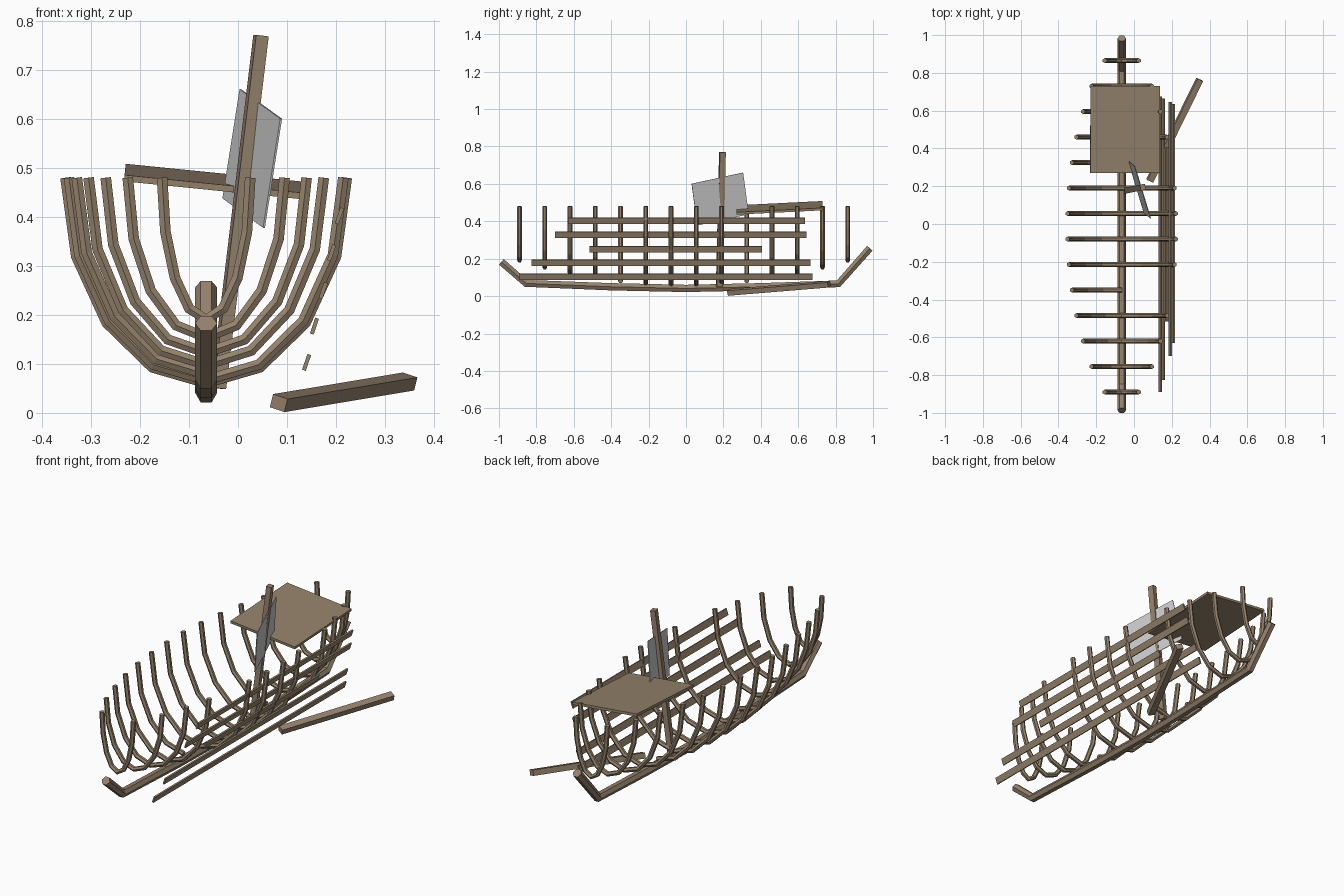
import bpy, bmesh, math
from mathutils import Vector, Matrix, Euler

if "Cube" in bpy.data.objects:
    bpy.data.objects.remove(bpy.data.objects["Cube"])

wood = bpy.data.materials.new("weathered_wood")
wood.diffuse_color = (0.30, 0.225, 0.15, 1)
wood.use_nodes = True
wood.node_tree.nodes["Principled BSDF"].inputs["Base Color"].default_value = wood.diffuse_color
CX = -0.065  # hull centreline


def finish(name, bm, mat=wood):
    bmesh.ops.recalc_face_normals(bm, faces=bm.faces[:])
    me = bpy.data.meshes.new(name)
    bm.to_mesh(me)
    bm.free()
    ob = bpy.data.objects.new(name, me)
    bpy.context.collection.objects.link(ob)
    if mat:
        me.materials.append(mat)
    return ob


def tube(name, path, side, radius):
    """Six-sided bar along a planar path; side is the plane's normal."""
    pts = [Vector(p) for p in path]
    side = Vector(side)
    bm = bmesh.new()
    rings = []
    for i, p in enumerate(pts):
        t = Vector()
        if i > 0:
            t += (p - pts[i - 1]).normalized()
        if i < len(pts) - 1:
            t += (pts[i + 1] - p).normalized()
        n = t.normalized().cross(side)
        rings.append([bm.verts.new(p + radius * (math.cos(a) * side + math.sin(a) * n))
                      for a in (k * math.pi / 3 for k in range(6))])
    for a, b in zip(rings, rings[1:]):
        for k in range(6):
            j = (k + 1) % 6
            bm.faces.new((a[k], a[j], b[j], b[k]))
    bm.faces.new(rings[0])
    bm.faces.new(rings[-1])
    return finish(name, bm)


def box(name, matrix, size, mat=wood):
    bm = bmesh.new()
    bmesh.ops.create_cube(bm, size=1, matrix=matrix @ Matrix.Diagonal((*size, 1)))
    return finish(name, bm, mat)


def beam(name, a, b, w, h, roll=0.0):
    """Square timber between two points."""
    a, b = Vector(a), Vector(b)
    d = b - a
    m = (Matrix.Translation((a + b) / 2) @ d.to_track_quat('Y', 'Z').to_matrix().to_4x4()
         @ Matrix.Rotation(roll, 4, 'Y'))
    return box(name, m, (w, d.length, h))


# Keel with raised stem and stern
tube("keel", [(CX, y, z) for y, z in
              ((-0.987, 0.183), (-0.855, 0.068), (-0.4, 0.05), (0, 0.041),
               (0.4, 0.05), (0.815, 0.066), (0.983, 0.256))], (1, 0, 0), 0.0225)

# Ribs: quarter-ellipse sides, two of them broken off on the right
half = [0.09, 0.16, 0.205, 0.24, 0.264, 0.28, 0.287]
half += half[::-1]
for i, w in enumerate(half):
    y = -0.89 + 0.135 * i
    base = 0.06 + 0.17 * (y + 0.0125) ** 2
    last = 0 if i in (4, 9) else 4
    path = []
    for k in range(-4, last + 1):
        a = k * math.pi / 8
        path.append((CX + w * math.sin(a), y, base + (0.48 - base) * (1 - math.cos(a))))
    tube(f"rib_{i + 1}", path, (0, 1, 0), 0.0125)

# Remaining hull planks on the right side
planks = [(0.14, 0.103, -0.89, 0.675), (0.156, 0.177, -0.825, 0.665),
          (0.174, 0.25, -0.515, 0.405), (0.191, 0.327, -0.70, 0.645),
          (0.207, 0.402, -0.63, 0.635)]
for i, (x, z, y0, y1) in enumerate(planks):
    beam(f"hull_plank_{i + 1}", (x, y0, z), (x, y1, z), 0.008, 0.034, 0.33)

# Tilted piece of deck
box("deck", Matrix.Translation((-0.047, 0.5, 0.472)) @ Euler((0.05, 0.1, 0)).to_matrix().to_4x4(),
    (0.37, 0.46, 0.013))

# Leaning mast stump
beam("mast", (-0.04, 0.178, 0.05), (0.047, 0.195, 0.77), 0.032, 0.026)

# Torn sail: a thin slanted sheet spanned by two edges
u, v = Vector((0.083, -0.275, -0.06)), Vector((-0.035, 0.03, -0.223))
n = u.cross(v).normalized()
m = Matrix((u, v, n)).transposed().to_4x4()
m.translation = Vector((0.029, 0.1825, 0.519))
box("sail", m, (1, 1, 0.004), None)

# Fallen timber beside the hull
beam("fallen_beam", (0.083, 0.228, 0.02), (0.348, 0.765, 0.064), 0.034, 0.028, 0.3)
